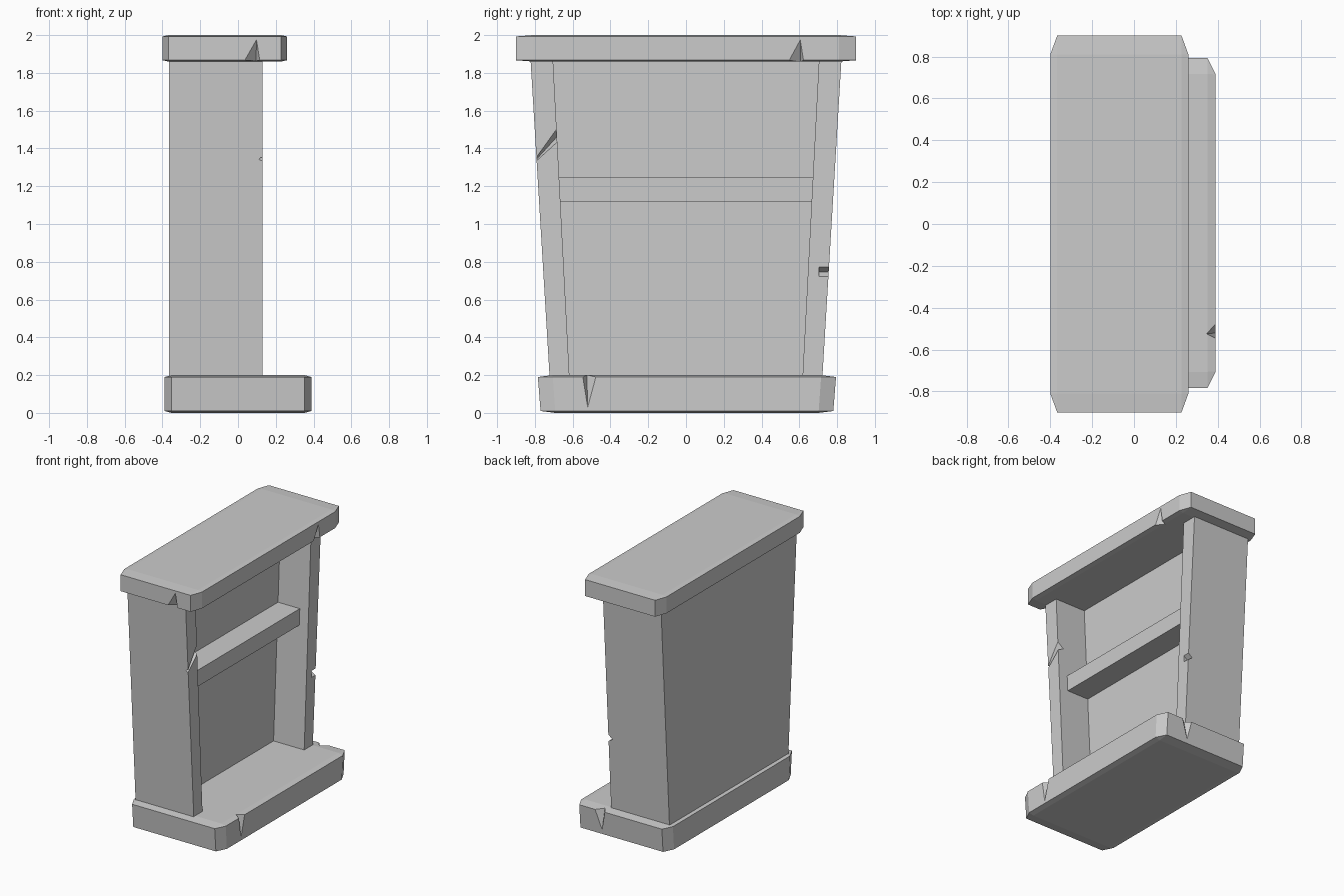
import bpy
import bmesh
from mathutils import Vector

cube = bpy.data.objects.get("Cube")
if cube:
    bpy.data.objects.remove(cube, do_unlink=True)

stone = bpy.data.materials.new("grey stone")
stone.use_nodes = True
GREY = (0.6, 0.6, 0.6, 1)
stone.diffuse_color = GREY
stone.node_tree.nodes["Principled BSDF"].inputs["Base Color"].default_value = GREY


def finish(name, bm):
    """Turn a bmesh into a flat-shaded grey object."""
    bmesh.ops.recalc_face_normals(bm, faces=bm.faces)
    mesh = bpy.data.meshes.new(name)
    bm.to_mesh(mesh)
    bm.free()
    mesh.materials.append(stone)
    obj = bpy.data.objects.new(name, mesh)
    bpy.context.collection.objects.link(obj)
    return obj


def slab(name, low, high, taper=0):
    """Cube bevelled before it is stretched, narrowing downwards by taper."""
    bm = bmesh.new()
    bmesh.ops.create_cube(bm, size=2)
    bmesh.ops.bevel(bm, geom=bm.edges[:], offset=0.1, segments=1,
                    affect='EDGES', profile=0.5)
    low, high = Vector(low), Vector(high)
    mid, half = (low + high) / 2, (high - low) / 2
    for v in bm.verts:
        v.co.y *= 1 - taper * (1 - v.co.z) / 2
        v.co = mid + v.co * half
    return finish(name, bm)


def hull(name, points):
    """Convex solid around a few points."""
    bm = bmesh.new()
    verts = [bm.verts.new(p) for p in points]
    bmesh.ops.convex_hull(bm, input=verts)
    bmesh.ops.dissolve_limit(bm, angle_limit=0.001, verts=bm.verts, edges=bm.edges)
    return finish(name, bm)


def prism(name, outline, x0, x1):
    """Side outline (y, z) extruded across x."""
    return hull(name, [(x, y, z) for x in (x0, x1) for y, z in outline])


def chip(target, points):
    """Cut a chip out of the target."""
    cutter = hull("chip_cutter", points)
    cutter.hide_render = True
    mod = target.modifiers.new("chip", 'BOOLEAN')
    mod.operation = 'DIFFERENCE'
    mod.solver = 'EXACT'
    mod.object = cutter
    bpy.context.view_layer.objects.active = target
    bpy.ops.object.modifier_apply(modifier=mod.name)
    bpy.data.objects.remove(cutter, do_unlink=True)


BOTTOM, TOP = 0.19, 1.87      # frame ends, sunk into the slabs
BACK, FRONT = -0.365, 0.13

# Base and top slabs
base = slab("base_slab", (-0.39, -0.785, 0), (0.39, 0.795, 0.2), taper=0.02)
top = slab("top_slab", (-0.4, -0.9, 1.86), (0.26, 0.9, 2))

# Leaning side walls
walls = []
for name, s in (("near_wall", -1), ("far_wall", 1)):
    outline = [(s * 0.722, BOTTOM), (s * 0.617, BOTTOM),
               (s * 0.704, TOP), (s * 0.823, TOP)]
    walls.append(prism(name, outline, BACK, FRONT))

# Back panel between the walls
prism("back_panel", [(-0.617, BOTTOM), (0.617, BOTTOM), (0.704, TOP), (-0.704, TOP)],
      BACK, -0.13)

# Shelf, let into walls and panel
prism("shelf", [(-0.69, 1.12), (0.69, 1.12), (0.69, 1.245), (-0.69, 1.245)], -0.2, 0.055)

# Chips in the slabs
chip(base, [(0.345, -0.525, 0.21), (0.4, -0.46, 0.21), (0.4, -0.555, 0.21), (0.395, -0.52, 0.01)])
chip(base, [(0.165, 0.745, 0.21), (0.24, 0.81, 0.21), (0.12, 0.81, 0.21), (0.165, 0.79, 0.01)])
chip(top, [(0.215, 0.605, 1.85), (0.265, 0.53, 1.85), (0.265, 0.627, 1.85), (0.262, 0.605, 1.98)])
chip(top, [(0.095, -0.845, 1.85), (0.02, -0.905, 1.85), (0.12, -0.905, 1.85), (0.098, -0.902, 1.98)])

# Chips in the front edges of the walls
chip(walls[0], [(0.132, -0.83, 1.3), (0.132, -0.68, 1.51), (0.132, -0.68, 1.435),
                (0.08, -0.68, 1.465), (0.12, -0.83, 1.3)])
chip(walls[1], [(x, y, z) for y in (0.705, 0.8)
                for x, z in ((0.132, 0.775), (0.132, 0.722), (0.095, 0.745))])
